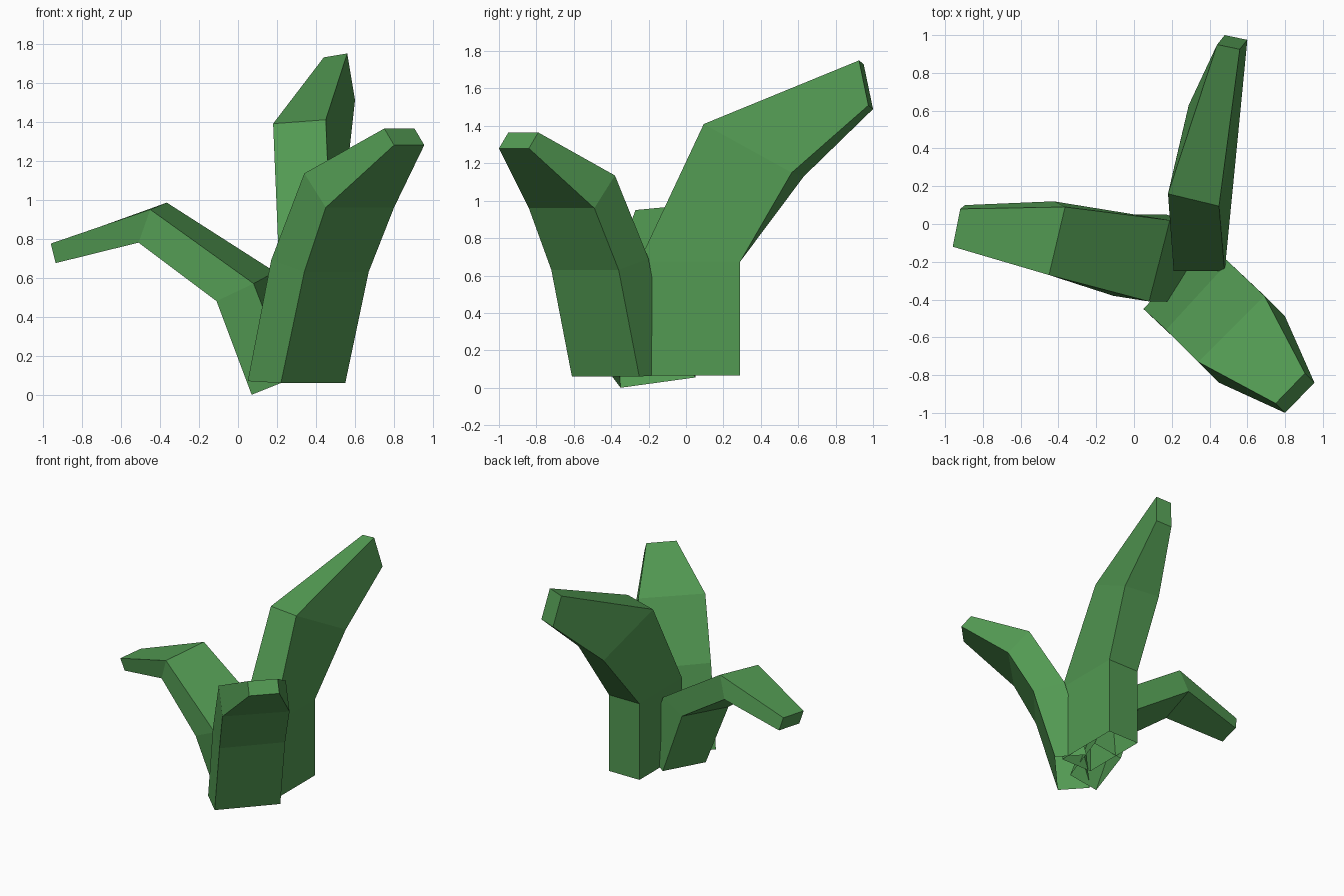
import bpy, bmesh
from mathutils import Vector

leaf_green = bpy.data.materials.new("leaf green")
leaf_green.diffuse_color = (0.085, 0.32, 0.085, 1)


def blade(name, rings):
    """Loft a four-sided leaf; each ring is (corner, width vector, thickness vector)."""
    bm = bmesh.new()
    loops = []
    for ring in rings:
        p, w, t = map(Vector, ring)
        loops.append([bm.verts.new(v) for v in (p, p + w, p + w + t, p + t)])
    for a, b in zip(loops, loops[1:]):
        for i in range(4):
            j = (i + 1) % 4
            bm.faces.new((a[i], a[j], b[j], b[i]))
    bm.faces.new(loops[-1])  # blunt tip, root stays open
    bmesh.ops.recalc_face_normals(bm, faces=bm.faces)
    mesh = bpy.data.meshes.new(name)
    bm.to_mesh(mesh)
    bm.free()
    mesh.materials.append(leaf_green)
    bpy.context.collection.objects.link(bpy.data.objects.new(name, mesh))


# Tall leaf leaning to the back
blade("back_leaf", [
    ((0.21, -0.25, 0.065), (0.27, 0, 0), (0, 0.54, 0)),
    ((0.21, -0.25, 0.675), (0.27, 0, 0), (0, 0.54, 0)),
    ((0.18, 0.16, 1.39), (0.27, -0.065, 0.02), (0.11, 0.47, -0.26)),
    ((0.44, 0.95, 1.73), (0.12, -0.025, 0.02), (0.04, 0.05, -0.24)),
])

# Broad leaf leaning to the front right
blade("front_right_leaf", [
    ((0.22, -0.61, 0.06), (0.33, 0.36, 0), (-0.17, 0.16, 0.01)),
    ((0.34, -0.72, 0.63), (0.33, 0.36, 0), (-0.17, 0.16, 0.06)),
    ((0.45, -0.84, 0.96), (0.35, 0.35, 0), (-0.11, 0.11, 0.175)),
    ((0.80, -1.00, 1.28), (0.155, 0.16, 0), (-0.05, 0.05, 0.085)),
])

# Drooping leaf to the left
blade("left_leaf", [
    ((0.27, -0.41, 0.08), (0.10, 0.40, 0.055), (-0.20, 0.06, -0.08)),
    ((0.08, -0.41, 0.57), (0.11, 0.43, 0.06), (-0.19, 0.03, -0.09)),
    ((-0.45, -0.27, 0.95), (0.085, 0.36, 0.035), (-0.06, 0.03, -0.17)),
    ((-0.96, -0.12, 0.775), (0.04, 0.20, 0.01), (0.025, 0.02, -0.10)),
])
